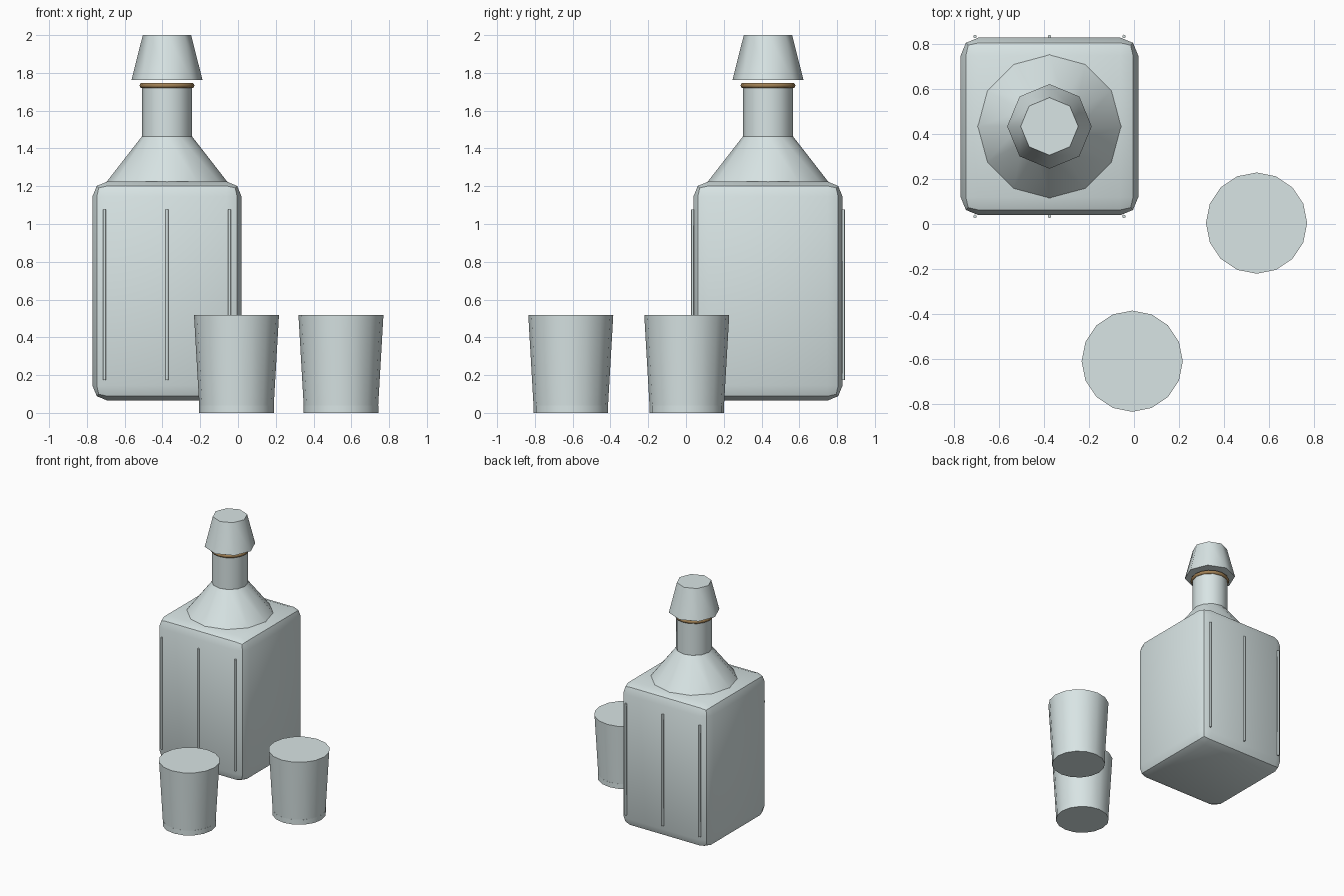
import bpy, math

if "Cube" in bpy.data.objects:
    bpy.data.objects.remove(bpy.data.objects["Cube"])

CX, CY = -0.376, 0.434   # bottle axis


def material(name, rgb):
    m = bpy.data.materials.new(name)
    m.diffuse_color = (*rgb, 1)
    m.use_nodes = True
    m.node_tree.nodes["Principled BSDF"].inputs["Base Color"].default_value = m.diffuse_color
    return m


GLASS = material("pale_glass", (0.69, 0.78, 0.78))
BRASS = material("dark_brass", (0.36, 0.22, 0.09))


def finish(name, mat, angle):
    ob = bpy.context.object
    ob.name = name
    ob.data.materials.append(mat)
    bpy.ops.object.shade_smooth_by_angle(angle=math.radians(angle))
    return ob


def cone(name, x, y, z0, z1, r0, r1, sides, angle=50):
    bpy.ops.mesh.primitive_cone_add(vertices=sides, radius1=r0, radius2=r1,
                                    depth=z1 - z0, location=(x, y, (z0 + z1) / 2))
    return finish(name, GLASS, angle)


# Square bottle body with rounded edges
bpy.ops.mesh.primitive_cube_add(size=1, location=(CX, CY, 0.645))
body = bpy.context.object
body.scale = (0.79, 0.79, 1.16)
bpy.ops.object.transform_apply(location=False, rotation=False, scale=True)
bevel = body.modifiers.new("rounded_edges", 'BEVEL')
bevel.width = 0.08
bevel.segments = 2
bpy.ops.object.modifier_apply(modifier=bevel.name)
finish("bottle_body", GLASS, 30)

# Shoulder, neck and faceted stopper
cone("bottle_shoulder", CX, CY, 1.22, 1.462, 0.322, 0.134, 12)
cone("bottle_neck", CX, CY, 1.44, 1.745, 0.133, 0.133, 12)
cone("stopper", CX, CY, 1.762, 2.0, 0.188, 0.128, 8)

# Metal ring on the neck
bpy.ops.mesh.primitive_torus_add(major_segments=16, minor_segments=6,
                                 major_radius=0.131, minor_radius=0.015,
                                 location=(CX, CY, 1.733))
finish("neck_ring", BRASS, 80)

# Thin vertical ribs on the front and back
for side, sy in (("front", -1), ("back", 1)):
    for i in (-1, 0, 1):
        cone(f"{side}_rib_{i + 2}", CX + i * 0.331, CY + sy * 0.4,
             0.175, 1.077, 0.008, 0.008, 6, 70)

# Two tapered tumblers, each with a thick base
for n, (x, y) in enumerate([(-0.008, -0.61), (0.545, 0.004)], 1):
    cone(f"tumbler_{n}", x, y, 0.0, 0.518, 0.195, 0.225, 16)
    cone(f"tumbler_base_{n}", x, y, 0.0, 0.04, 0.198, 0.198, 16)
